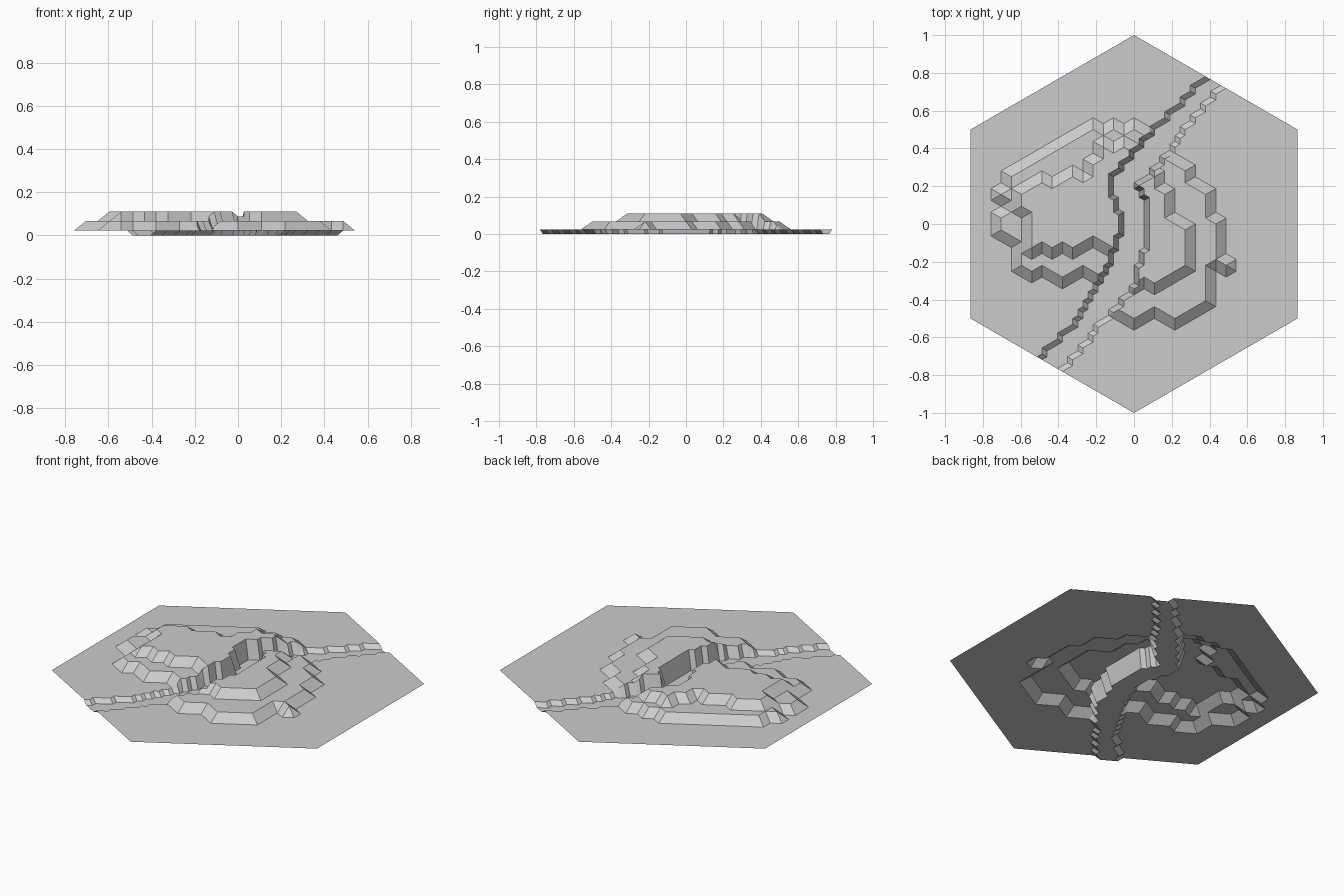
import bpy, bmesh, math

N = 32                                  # fine triangular cells per hexagon side
GROUND, STEP = 0.023, 0.0435            # ground height above riverbed, terrace rise

# Terrace outlines (middle of each slope, left hill then right hill; the river splits them)
LOWER = [(0.12, 0.50), (0.05, 0.49), (-0.03, 0.51), (-0.09, 0.51), (-0.22, 0.52), (-0.28, 0.46),
         (-0.38, 0.42), (-0.51, 0.40), (-0.52, 0.32), (-0.60, 0.30), (-0.68, 0.24), (-0.71, 0.16),
         (-0.70, 0.07), (-0.73, 0.00), (-0.73, -0.06), (-0.64, -0.10), (-0.62, -0.18),
         (-0.59, -0.27), (-0.47, -0.24), (-0.39, -0.30), (-0.31, -0.25), (-0.19, -0.32),
         (-0.09, -0.48), (-0.02, -0.54), (0.08, -0.46), (0.12, -0.46), (0.27, -0.53), (0.38, -0.46),
         (0.39, -0.28), (0.44, -0.20), (0.51, -0.23), (0.45, -0.13), (0.49, -0.06), (0.42, 0.02),
         (0.38, 0.06), (0.39, 0.18), (0.29, 0.20), (0.27, 0.34), (0.20, 0.38)]
UPPER = [(0.04, 0.42), (-0.02, 0.41), (-0.10, 0.43), (-0.20, 0.45), (-0.20, 0.37), (-0.23, 0.28),
         (-0.37, 0.25), (-0.51, 0.23), (-0.59, 0.21), (-0.61, 0.10), (-0.58, -0.04), (-0.54, -0.13),
         (-0.45, -0.15), (-0.31, -0.16), (-0.21, -0.10), (-0.12, -0.12), (-0.05, -0.34),
         (0.03, -0.33), (0.11, -0.36), (0.32, -0.24), (0.31, -0.06), (0.25, 0.00), (0.17, 0.07),
         (0.17, 0.20), (0.13, 0.28), (0.09, 0.30)]
# River banks, from south to north
LEFT_BANK = [(-0.60, -0.78), (-0.49, -0.69), (-0.34, -0.56), (-0.27, -0.45), (-0.19, -0.32),
             (-0.125, -0.20), (-0.09, -0.10), (-0.06, 0.00), (-0.09, 0.11), (-0.115, 0.17),
             (-0.11, 0.25), (-0.05, 0.33), (0.02, 0.40), (0.11, 0.51), (0.22, 0.61), (0.30, 0.70),
             (0.38, 0.78), (0.44, 0.86)]
RIGHT_BANK = [(-0.45, -0.86), (-0.365, -0.76), (-0.26, -0.63), (-0.15, -0.50), (-0.05, -0.40),
              (0.00, -0.32), (0.03, -0.21), (0.07, -0.10), (0.075, 0.10), (0.03, 0.16), (0.02, 0.21),
              (0.10, 0.28), (0.19, 0.38), (0.27, 0.50), (0.35, 0.60), (0.41, 0.67), (0.48, 0.725),
              (0.56, 0.80)]
RIVER = LEFT_BANK + RIGHT_BANK[::-1]


def inside(p, poly):
    hit = False
    for (x1, y1), (x2, y2) in zip(poly, poly[1:] + poly[:1]):
        if (y1 > p[1]) != (y2 > p[1]) and p[0] < x1 + (p[1] - y1) * (x2 - x1) / (y2 - y1):
            hit = not hit
    return hit


def pos(i, j):
    return (i * math.sqrt(3) / 2 / N, (j + i / 2) / N)


def terrace(i, j):
    p = pos(i, j)
    return GROUND + STEP * (inside(p, LOWER) + inside(p, UPPER))


def height(i, j):
    # terraces step on a grid twice as coarse as the river's
    if inside(pos(i, j), RIVER):
        return 0.0
    a, b = i % 2, j % 2
    if a and b:
        b = -b
    return (terrace(i + a, j + b) + terrace(i - a, j - b)) / 2


# Hexagonal terrain sheet on a triangular lattice
bm = bmesh.new()
verts = {(i, j): bm.verts.new((*pos(i, j), height(i, j)))
         for i in range(-N, N + 1) for j in range(-N, N + 1) if abs(i + j) <= N}
for i, j in verts:
    for tri in (((i, j), (i + 1, j), (i, j + 1)), ((i, j), (i + 1, j - 1), (i + 1, j))):
        if all(k in verts for k in tri):
            bm.faces.new([verts[k] for k in tri])
mesh = bpy.data.meshes.new("river_terrain_tile")
bm.to_mesh(mesh)
bm.free()
bpy.context.collection.objects.link(bpy.data.objects.new("river_terrain_tile", mesh))
